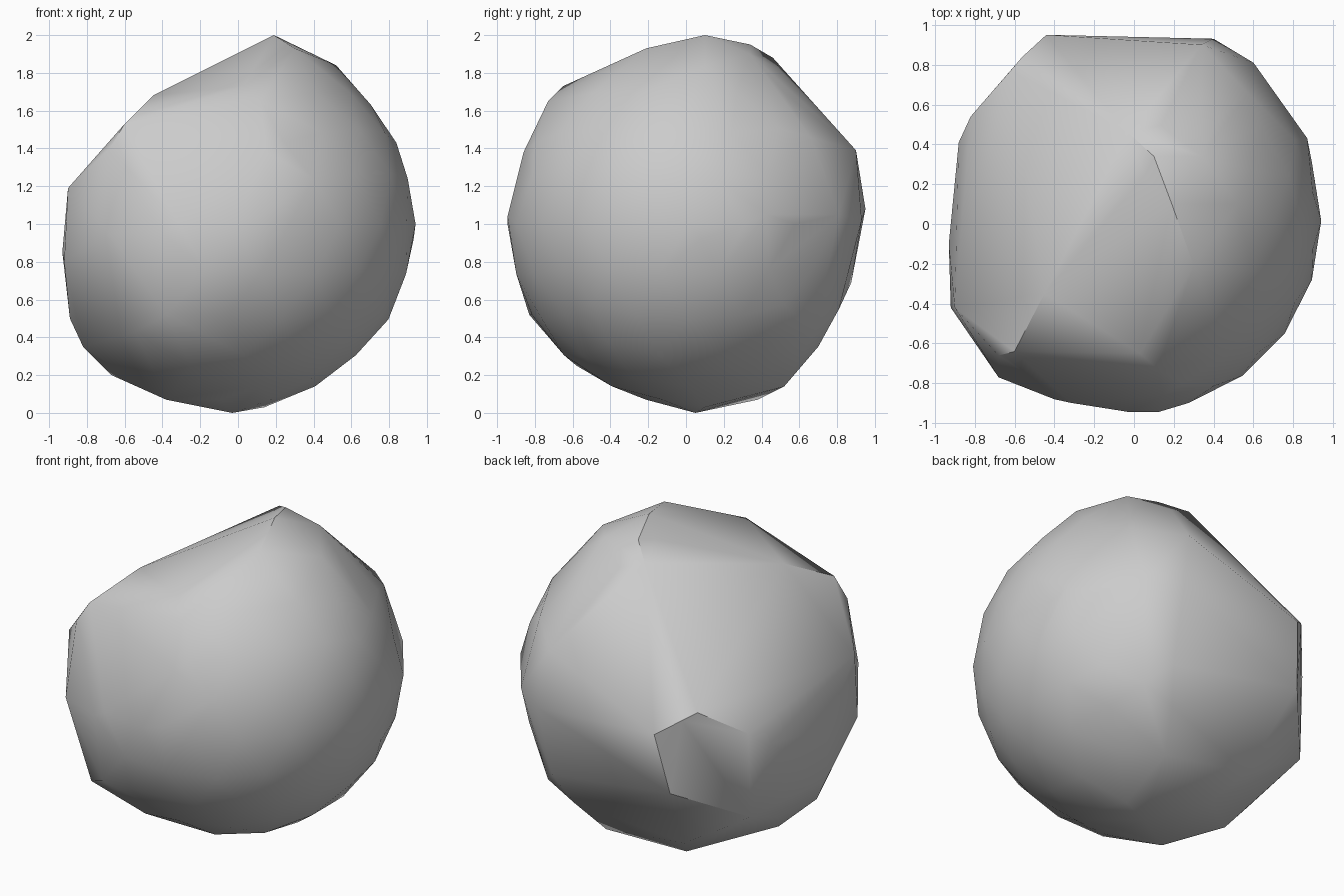
import bpy
import bmesh
import math
from mathutils import Vector

cube = bpy.data.objects.get("Cube")
if cube:
    bpy.data.objects.remove(cube, do_unlink=True)

# Named corners of the chipped facets
corners = {
    "peak": (.19, .1, 2), "ridge": (.1, .34, 1.95), "crest": (-.03, .46, 1.88),
    "brow_right": (.03, -.65, 1.73), "brow_left": (-.6, -.64, 1.53),
    "slope": (-.45, -.35, 1.68), "cheek": (-.9, -.42, 1.19),
    "flank": (-.88, .41, .93), "flank_top": (-.82, .54, 1.03),
    "knuckle": (-.62, .77, 1.2), "back_edge": (-.56, .84, 1.16),
    "back_tip": (-.44, .95, 1.08), "back_top": (.34, .9, 1.39),
    "back_side": (.4, .93, 1.02), "back_low": (-.5, .875, .69),
    "heel_right": (.38, .81, .55), "heel_mid": (-.38, .56, .22),
    "flank_low": (-.82, .52, .49), "left_heel": (-.76, .14, .33),
    "nose": (.12, -.945, 1.04), "bridge": (.15, -.86, 1.38),
    "brow_end": (.12, -.73, 1.65), "jaw": (-.68, -.77, .95),
    "temple": (-.68, -.66, 1.4), "chin": (-.4, -.88, .95),
    "chin_low": (-.38, -.83, .52), "jaw_low": (-.54, -.71, .43),
    "front_base": (-.25, -.58, .25), "left_tip": (-.93, -.1, .85),
    "left_front": (-.92, -.42, .8), "left_low": (-.89, -.15, .5),
    "left_base": (-.82, -.15, .35), "left_foot": (-.67, .02, .2),
    "front_foot": (-.38, -.2, .07), "back_foot": (-.27, .38, .07),
    "heel_base": (.2, .52, .14), "heel_bend": (.3, .7, .35),
    "heel_corner": (.5, .68, .44), "foot": (-.03, .05, 0),
    "sole": (.14, .1, .03), "right_tip": (.93, .08, .92),
    "shoulder": (.52, .1, 1.84), "nape": (.34, .34, 1.9),
    "top_front": (.3, -.21, 1.93), "hip": (.6, .81, 1.05),
    "right_back": (.87, .43, 1.05), "back_shoulder": (.57, .66, 1.46),
}
points = {name: Vector(p) for name, p in corners.items()}

# Each facet plane passes through three corners
facets = [
    ("peak", "brow_right", "brow_left"),
    ("crest", "brow_left", "cheek"),
    ("crest", "cheek", "flank"),
    ("crest", "flank", "knuckle"),
    ("crest", "knuckle", "back_tip"),
    ("crest", "back_tip", "back_top"),
    ("back_tip", "back_top", "back_side"),
    ("back_tip", "back_side", "back_low"),
    ("back_side", "back_low", "heel_mid"),
    ("back_side", "heel_right", "heel_mid"),
    ("back_low", "heel_mid", "flank_low"),
    ("back_low", "flank_low", "flank"),
    ("brow_left", "brow_right", "bridge"),
]
center = Vector((0, 0, 1))


def facet_plane(names):
    a, b, c = (points[n] for n in names)
    normal = (b - a).cross(c - a).normalized()
    if normal.dot(a - center) < 0:
        normal.negate()
    return a, normal


planes = [facet_plane(f) for f in facets]

# Rounded stone body, kept only behind the chipped facets
bm = bmesh.new()
bmesh.ops.create_icosphere(bm, subdivisions=3, radius=.96)
for v in bm.verts:
    v.co += center + Vector((-.02, .015, 0))
    v.co.x = max(-.9, v.co.x)
    v.co.y = min(.92, v.co.y)
body = [v.co.copy() for v in bm.verts
        if all((v.co - a).dot(n) < -.025 for a, n in planes)]
bm.clear()

# Wrap body and corners in one convex skin
for p in body + list(points.values()):
    bm.verts.new(p)
bmesh.ops.convex_hull(bm, input=bm.verts[:])
loose = [v for v in bm.verts if not v.link_faces]
bmesh.ops.delete(bm, geom=loose, context='VERTS')
bmesh.ops.recalc_face_normals(bm, faces=bm.faces[:])

mesh = bpy.data.meshes.new("rock")
bm.to_mesh(mesh)
bm.free()
rock = bpy.data.objects.new("rock", mesh)
bpy.context.collection.objects.link(rock)

# Plain grey stone
stone = bpy.data.materials.new("grey_stone")
stone.use_nodes = True
color = (.6, .6, .6, 1)
stone.diffuse_color = color
stone.node_tree.nodes["Principled BSDF"].inputs["Base Color"].default_value = color
mesh.materials.append(stone)

bpy.ops.object.select_all(action='DESELECT')
rock.select_set(True)
bpy.context.view_layer.objects.active = rock
bpy.ops.object.shade_smooth_by_angle(angle=math.radians(35))
